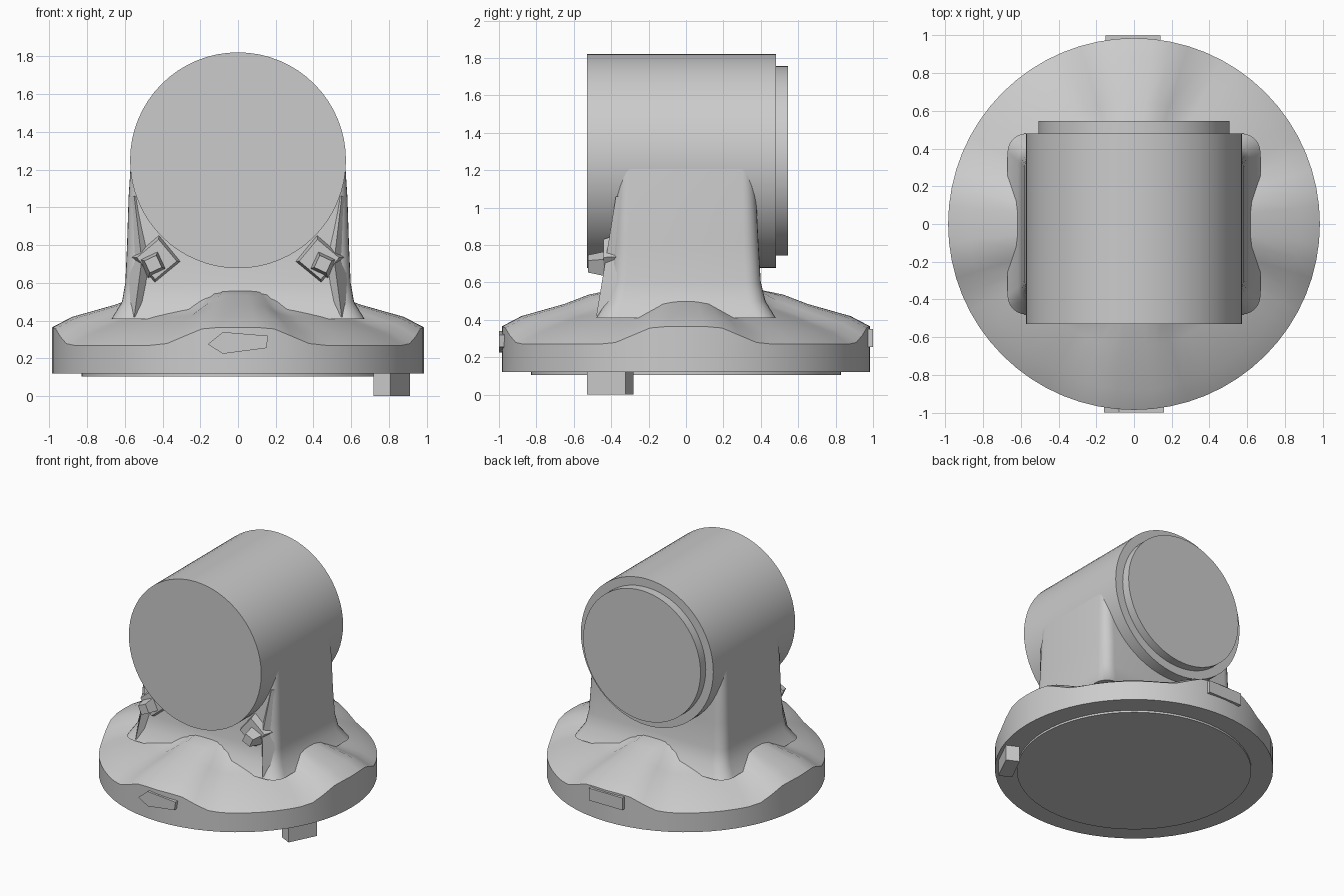
import bpy, bmesh, math
from mathutils import Matrix, Vector

if "Cube" in bpy.data.objects:
    bpy.data.objects.remove(bpy.data.objects["Cube"])

grey = bpy.data.materials.new("plain grey")
grey.diffuse_color = (0.6, 0.6, 0.6, 1)
grey.use_nodes = True
grey.node_tree.nodes["Principled BSDF"].inputs["Base Color"].default_value = grey.diffuse_color


def finish(name, bm, smooth=True):
    bmesh.ops.recalc_face_normals(bm, faces=bm.faces)
    me = bpy.data.meshes.new(name)
    bm.to_mesh(me)
    bm.free()
    me.materials.append(grey)
    ob = bpy.data.objects.new(name, me)
    bpy.context.collection.objects.link(ob)
    if smooth:
        bpy.ops.object.select_all(action='DESELECT')
        ob.select_set(True)
        bpy.context.view_layer.objects.active = ob
        bpy.ops.object.shade_smooth_by_angle(angle=math.radians(32))
    return ob


def loft(name, rings, smooth=True):
    """Skin a stack of equal-length closed rings and cap both ends."""
    bm = bmesh.new()
    loops = [[bm.verts.new(p) for p in ring] for ring in rings]
    n = len(loops[0])
    for a, b in zip(loops, loops[1:]):
        for i in range(n):
            j = (i + 1) % n
            bm.faces.new((a[i], a[j], b[j], b[i]))
    bm.faces.new(loops[0])
    bm.faces.new(loops[-1])
    return finish(name, bm, smooth)


def circle(r, height, n=64):
    """Ring whose height may be a function of the angle."""
    out = []
    for i in range(n):
        t = 2 * math.pi * i / n
        out.append((r * math.cos(t), r * math.sin(t), height(t) if callable(height) else height))
    return out


def lobed(valley, ridge):
    """Height that rises to a ridge at the four sides and dips between them."""
    def h(t):
        o = min(abs(math.cos(t)), abs(math.sin(t)))
        k = min(max((o - 0.14) / 0.30, 0), 1)
        return ridge + (valley - ridge) * k * k * (3 - 2 * k)
    return h


def rounded_rect(hx, hy, r, z, steps=6):
    out = []
    for q, (sx, sy) in enumerate([(1, 1), (-1, 1), (-1, -1), (1, -1)]):
        for i in range(steps + 1):
            t = (q + i / steps) * math.pi / 2
            out.append((sx * (hx - r) + r * math.cos(t), sy * (hy - r) + r * math.sin(t), z))
    return out


# Flange with four raised lobes around the rim
loft("flange", [circle(0.985, 0.12), circle(0.985, lobed(0.27, 0.365)),
                circle(0.88, lobed(0.335, 0.42)), circle(0.65, lobed(0.42, 0.485)),
                circle(0.52, lobed(0.46, 0.535)), circle(0.40, 0.56)])

# Shallow sealing disc underneath
loft("bottom_disc", [circle(0.83, 0.105), circle(0.83, 0.14)])

# Column with flared foot
loft("column", [rounded_rect(hx, hy, r, z) for hx, hy, r, z in [
    (0.67, 0.48, 0.10, 0.41), (0.615, 0.425, 0.09, 0.50), (0.597, 0.40, 0.08, 0.60),
    (0.588, 0.388, 0.08, 0.80), (0.58, 0.375, 0.07, 1.05), (0.567, 0.36, 0.06, 1.25)]])


# Horizontal barrel and its stepped rear cap
def barrel(name, r, y0, y1):
    loft(name, [[(x, y, z + 1.25) for x, z, _ in circle(r, 0)] for y in (y0, y1)])


barrel("barrel", 0.572, -0.53, 0.48)
barrel("rear_cap", 0.507, 0.46, 0.545)


def frustum(name, centre, angle, y0, y1, h0, h1):
    """Square tapered block pointing forward, turned about the y axis."""
    turn = Matrix.Rotation(angle, 3, 'Y')
    loft(name, [[Vector((centre[0], y, centre[1])) + turn @ Vector((sx * h, 0, sz * h))
                 for sx, sz in ((1, 1), (-1, 1), (-1, -1), (1, -1))]
                for y, h in ((y0, h0), (y1, h1))], False)


# Mirrored lugs with small square studs, plus slim ribs above them
for side, s in (("left", -1), ("right", 1)):
    frustum(side + "_lug", (s * 0.43, 0.725), s * math.radians(40), -0.33, -0.44, 0.105, 0.075)
    frustum(side + "_stud", (s * 0.45, 0.70), s * math.radians(25), -0.40, -0.525, 0.055, 0.035)
    loft(side + "_rib", [[(s * x, y, z) for x, y, z in tri] for tri in (
        [(0.57, -0.34, 1.06), (0.55, -0.375, 1.06), (0.52, -0.34, 1.06)],
        [(0.58, -0.34, 0.72), (0.51, -0.43, 0.72), (0.42, -0.34, 0.72)],
        [(0.60, -0.36, 0.42), (0.55, -0.48, 0.42), (0.46, -0.36, 0.42)])], False)

# Locating peg below the flange
turn = Matrix.Rotation(math.atan2(-0.405, 0.815), 3, 'Z')
loft("peg", [[Vector((0.815, -0.405, z)) + turn @ Vector((sx * 0.05, sy * 0.115, 0))
              for sx, sy in ((1, 1), (-1, 1), (-1, -1), (1, -1))] for z in (0, 0.15)], False)

# Raised pointer on the front rim and flat pad on the back rim
pointer = [(-0.16, 0.275), (-0.08, 0.225), (0.15, 0.255), (0.16, 0.32), (-0.08, 0.34)]
pad = [(-0.15, 0.255), (0.14, 0.255), (0.14, 0.35), (-0.15, 0.35)]
for name, shape, s in (("front_pointer", pointer, -1), ("back_pad", pad, 1)):
    loft(name, [[(x, s * y, z) for x, z in shape] for y in (0.965, 1.0)], False)
